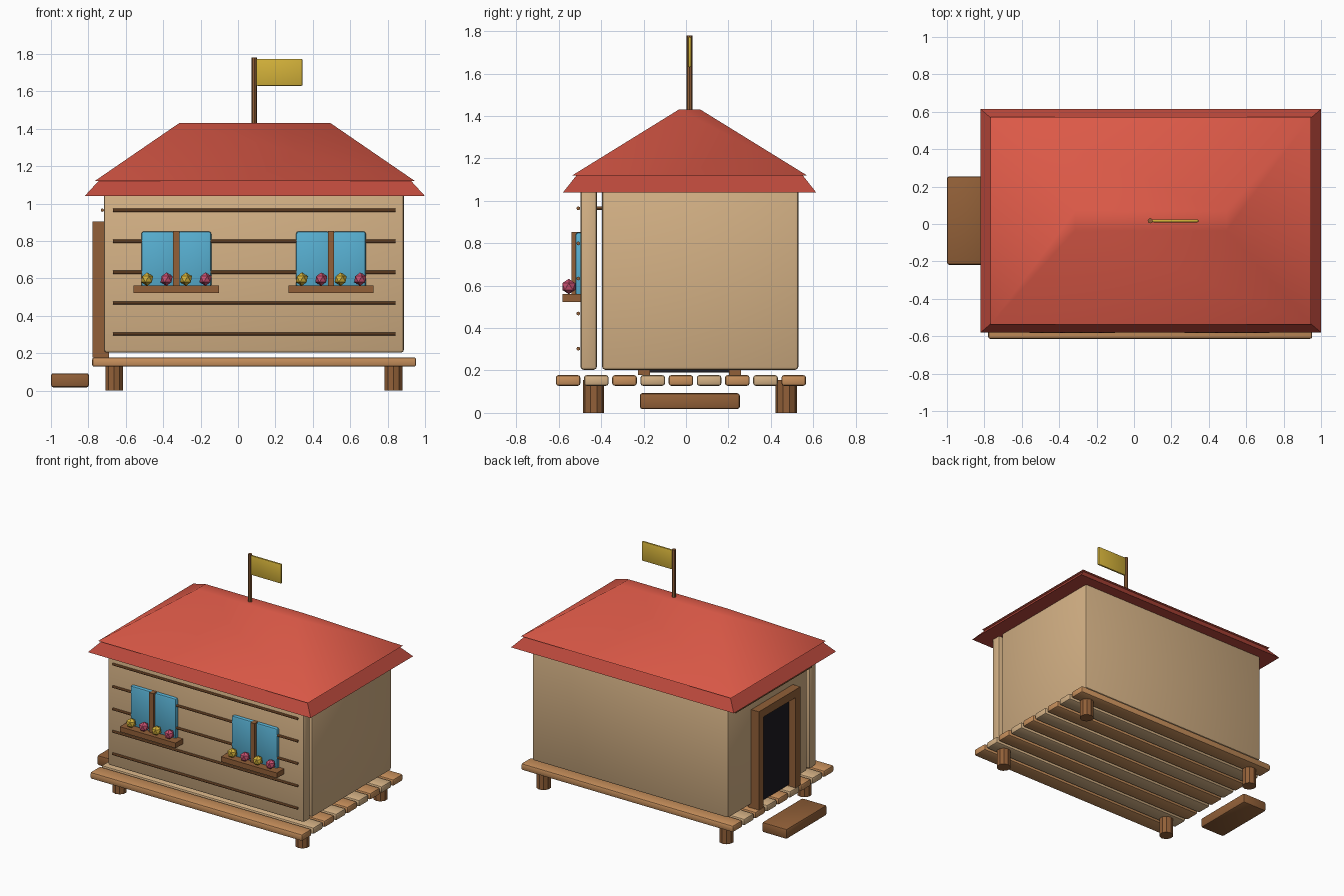
import bpy, bmesh, math

if "Cube" in bpy.data.objects:
    bpy.data.objects.remove(bpy.data.objects["Cube"])

def srgb(name, r, g, b):
    lin = [((c / 255 + 0.055) / 1.055) ** 2.4 if c > 10 else c / 255 / 12.92 for c in (r, g, b)]
    m = bpy.data.materials.new(name)
    m.diffuse_color = (*lin, 1)
    m.use_nodes = True
    m.node_tree.nodes["Principled BSDF"].inputs["Base Color"].default_value = m.diffuse_color
    return m

TAN = srgb("tan", 212, 177, 133)
PLANK = srgb("plank_brown", 200, 144, 92)
BROWN = srgb("wood_brown", 146, 96, 56)
RED = srgb("roof_red", 222, 90, 72)
DARK_RED = srgb("eave_red", 188, 73, 60)
BLUE = srgb("window_blue", 88, 176, 210)
YELLOW = srgb("yellow", 212, 178, 58)
PINK = srgb("pink", 200, 80, 112)
BLACK = srgb("dark_interior", 28, 27, 33)

def finish(name, bm, mat, smooth=None):
    bmesh.ops.recalc_face_normals(bm, faces=bm.faces)
    me = bpy.data.meshes.new(name)
    bm.to_mesh(me)
    bm.free()
    me.materials.append(mat)
    ob = bpy.data.objects.new(name, me)
    bpy.context.collection.objects.link(ob)
    if smooth:
        bpy.context.view_layer.objects.active = ob
        ob.select_set(True)
        bpy.ops.object.shade_smooth_by_angle(angle=math.radians(smooth))
        ob.select_set(False)
    return ob

def box(name, x, y, z, mat, bevel=0.0):
    """Box from (min, max) pairs, optionally with rounded edges."""
    bm = bmesh.new()
    bmesh.ops.create_cube(bm, size=1)
    for v in bm.verts:
        v.co = [sum(r) / 2 + c * (r[1] - r[0]) for r, c in zip((x, y, z), v.co)]
    if bevel:
        bmesh.ops.bevel(bm, geom=bm.edges[:], offset=bevel, segments=2, profile=0.5, affect='EDGES')
    return finish(name, bm, mat, 40 if bevel else None)

def rod(name, centre, radius, length, mat, sides=8, axis='Z'):
    bm = bmesh.new()
    bmesh.ops.create_cone(bm, cap_ends=True, segments=sides, radius1=radius, radius2=radius, depth=length)
    ob = finish(name, bm, mat)
    ob.location = centre
    if axis == 'X':
        ob.rotation_euler = (0, math.pi / 2, 0)
    elif axis == 'Y':
        ob.rotation_euler = (math.pi / 2, 0, 0)
    return ob

def frustum(name, lower, upper, mat, smooth=None):
    """Tapered roof block; each end is (half x, half y, z)."""
    bm = bmesh.new()
    bmesh.ops.create_cube(bm, size=2)
    for v in bm.verts:
        hx, hy, z = upper if v.co.z > 0 else lower
        v.co = (0.09 + v.co.x * hx, 0.017 + v.co.y * hy, z)
    return finish(name, bm, mat, smooth)

# Deck: alternating planks on four round legs
for i in range(9):
    y = -0.556 + i * 0.133
    box(f"deck_plank_{i}", (-0.78, 0.953), (y - 0.058, y + 0.058), (0.128, 0.178),
        TAN if i % 2 else PLANK, 0.012)
for x in (-0.662, 0.832):
    for y in (-0.436, 0.473):
        rod("deck_leg", (x, y, 0.077), 0.05, 0.154, BROWN, 10)

# Step by the door
box("step", (-1.0, -0.797), (-0.218, 0.254), (0.018, 0.093), BROWN, 0.012)

# House body and separate front wall
box("house_body", (-0.715, 0.885), (-0.396, 0.53), (0.203, 1.1), TAN, 0.015)
box("front_wall", (-0.717, 0.887), (-0.498, -0.42), (0.203, 1.1), TAN, 0.015)

# Thin battens across the front, one above the door
for i in range(5):
    rod(f"front_batten_{i}", (0.088, -0.508, 0.303 + i * 0.1655), 0.009, 1.51, BROWN, 8, 'X')
rod("side_batten", (-0.725, 0.017, 0.965), 0.009, 0.88, BROWN, 8, 'Y')

# Door frame and dark opening on the left side
for y in (-0.226, 0.203):
    box("door_post", (-0.777, -0.69), (y, y + 0.057), (0.178, 0.9), BROWN)
box("door_lintel", (-0.777, -0.69), (-0.226, 0.26), (0.845, 0.904), BROWN)
box("door_opening", (-0.724, -0.714), (-0.17, 0.204), (0.19, 0.847), BLACK)

# Windows with mullion, sill and flowers
for cx in (-0.33, 0.497):
    for s in (-1, 1):
        xs = sorted((cx + s * 0.01, cx + s * 0.187))
        box("window_pane", xs, (-0.522, -0.48), (0.55, 0.852), BLUE, 0.014)
    box("window_mullion", (cx - 0.017, cx + 0.017), (-0.54, -0.49), (0.55, 0.853), BROWN)
    box("window_sill", (cx - 0.228, cx + 0.228), (-0.582, -0.49), (0.523, 0.561), BROWN)
    for k in range(4):
        bm = bmesh.new()
        bmesh.ops.create_icosphere(bm, subdivisions=1, radius=0.036)
        ob = finish("flower", bm, PINK if k % 2 else YELLOW)
        ob.location = (cx + (k - 1.5) * 0.104, -0.553, 0.596)

# Roof: eave band below, hipped top above
frustum("roof_eave", (0.91, 0.597, 1.04), (0.832, 0.53, 1.125), DARK_RED)
frustum("roof_top", (0.857, 0.554, 1.12), (0.405, 0.052, 1.43), RED, 60)

# Flag on the ridge
rod("flag_pole", (0.087, 0.017, 1.59), 0.014, 0.38, BROWN, 8)
box("flag", (0.098, 0.345), (0.009, 0.025), (1.63, 1.774), YELLOW, 0.006)
